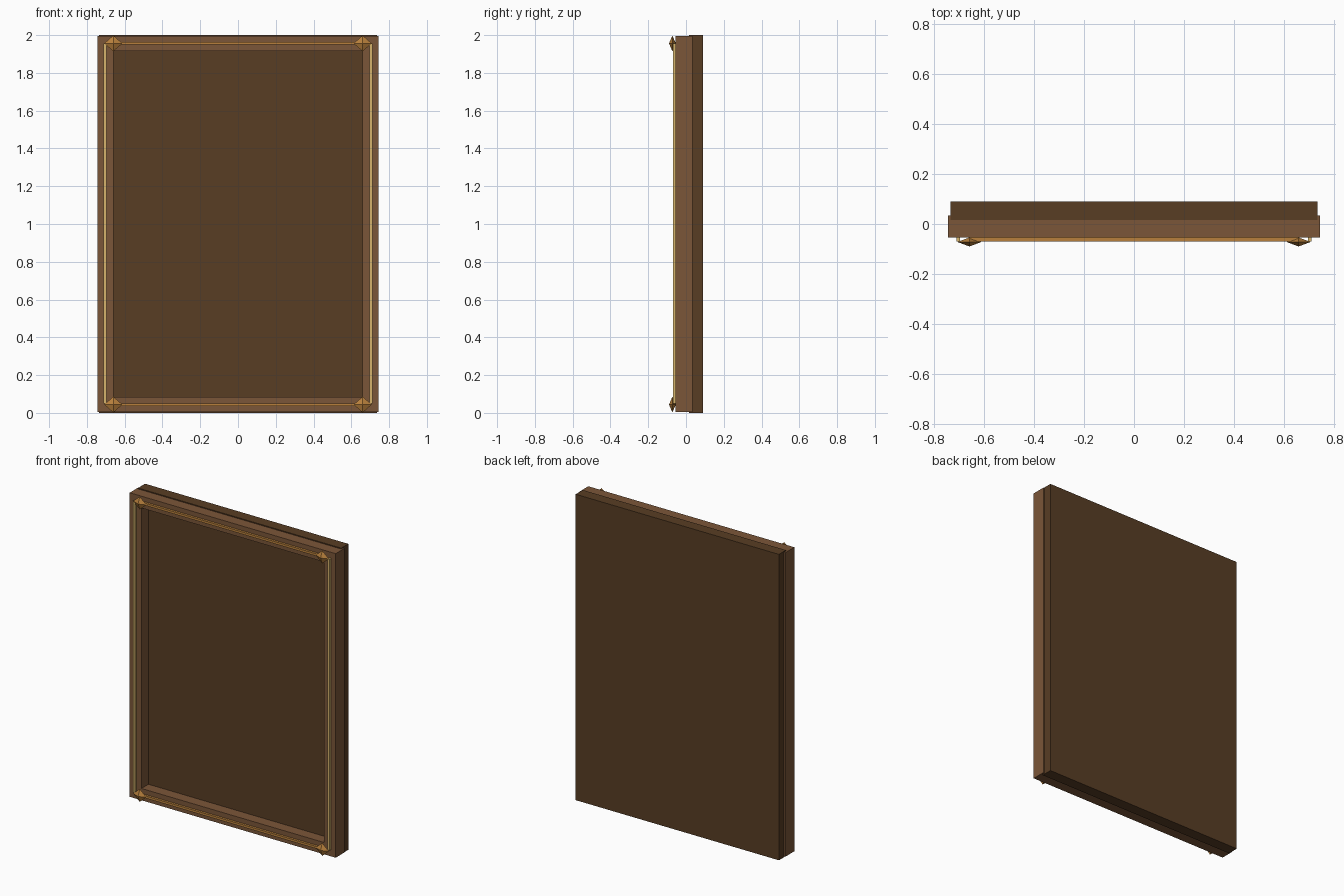
import bpy
import bmesh
from mathutils import Matrix, Vector

cube = bpy.data.objects.get("Cube")
if cube:
    bpy.data.objects.remove(cube, do_unlink=True)


def srgb(*c):
    return tuple((v / 255 / 12.92) if v < 10 else ((v / 255 + 0.055) / 1.055) ** 2.4 for v in c) + (1.0,)


def material(name, color):
    m = bpy.data.materials.new(name)
    m.use_nodes = True
    m.diffuse_color = color
    m.node_tree.nodes["Principled BSDF"].inputs["Base Color"].default_value = color
    return m


dark_wood = material("dark wood", srgb(88, 61, 36))
warm_wood = material("warm wood", srgb(123, 86, 56))
bronze = material("bronze", srgb(184, 128, 60))
pale_gold = material("pale gold", srgb(214, 180, 108))


def finish(name, bm, mat):
    mesh = bpy.data.meshes.new(name)
    bmesh.ops.recalc_face_normals(bm, faces=bm.faces)
    bm.to_mesh(mesh)
    bm.free()
    mesh.materials.append(mat)
    obj = bpy.data.objects.new(name, mesh)
    bpy.context.collection.objects.link(obj)
    return obj


def box(name, x, y, z, mat):
    """Box between the given (low, high) limits on each axis."""
    lo, hi = Vector((x[0], y[0], z[0])), Vector((x[1], y[1], z[1]))
    bm = bmesh.new()
    bmesh.ops.create_cube(bm, size=1, matrix=Matrix.Translation((lo + hi) / 2) @ Matrix.Diagonal((hi - lo).to_4d()))
    return finish(name, bm, mat)


def diamond(name, center, radii, mat):
    """Eight-sided stud with a point on every axis."""
    bm = bmesh.new()
    for axis in range(3):
        for sign in (-1, 1):
            p = Vector(center)
            p[axis] += sign * radii[axis]
            bm.verts.new(p)
    bmesh.ops.convex_hull(bm, input=bm.verts)
    return finish(name, bm, mat)


# Solid back board
box("back_board", (-0.735, 0.735), (0.017, 0.09), (0, 2), dark_wood)

# Upright frame members with their pale inlay strips
for side, s in (("left", 1), ("right", -1)):
    box(side + "_stile", sorted((s * 0.66, s * 0.745)), (-0.055, 0.035), (0.006, 1.994), warm_wood)
    box(side + "_inlay", sorted((s * 0.697, s * 0.712)), (-0.07, -0.053), (0.05, 1.955), pale_gold)

# Cross members with bronze strips and corner studs
for level, s in (("top", 1), ("bottom", -1)):
    box(level + "_rail", (-0.66, 0.66), (-0.055, 0.035), sorted((1 + s * 0.917, 1 + s * 0.994)), warm_wood)
    box(level + "_inlay", (-0.66, 0.66), (-0.07, -0.053), sorted((1 + s * 0.949, 1 + s * 0.964)), bronze)
    for side, t in (("left", 1), ("right", -1)):
        diamond(f"{level}_{side}_stud", (t * 0.66, -0.072, 1 + s * 0.956), (0.048, 0.018, 0.042), bronze)
